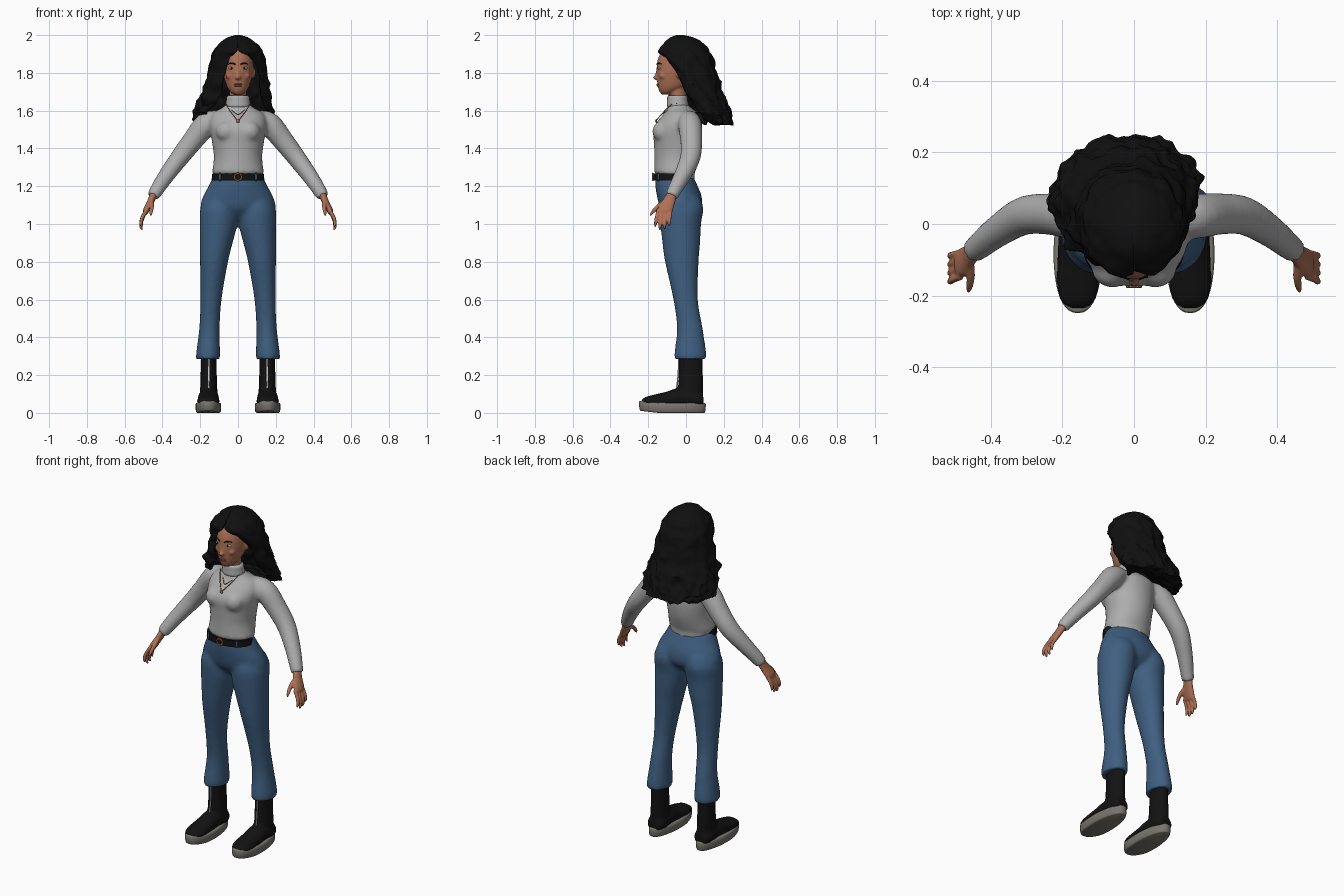
import bpy, bmesh, math
from mathutils import Vector, Matrix, noise

cube = bpy.data.objects.get("Cube")
if cube:
    bpy.data.objects.remove(cube, do_unlink=True)

X, Y, Z = Vector((1, 0, 0)), Vector((0, 1, 0)), Vector((0, 0, 1))
SIDES = {"left": 1, "right": -1}
made = []


def material(name, r, g, b):
    m = bpy.data.materials.new(name)
    m.diffuse_color = (r, g, b, 1)
    m.use_nodes = True
    shader = next(n for n in m.node_tree.nodes if n.type == "BSDF_PRINCIPLED")
    shader.inputs["Base Color"].default_value = (r, g, b, 1)
    shader.inputs["Roughness"].default_value = 0.8
    return m


BLACK_HAIR = material("black hair", .005, .005, .005)
GREY_KNIT = material("grey knit", .42, .42, .42)
SKIN = material("skin", .42, .16, .09)
DENIM = material("blue denim", .05, .115, .22)
LEATHER = material("black leather", .006, .006, .006)
RUBBER = material("grey rubber", .19, .18, .155)
COPPER = material("copper", .4, .14, .07)
WHITE = material("white", .6, .6, .6)
LIP = material("lip red", .3, .09, .065)


def resample(rows, k):
    """Smooth curve through rows of numbers."""
    p = [Vector(r) for r in rows]
    out = []
    for i in range(len(p) - 1):
        a, b, c, d = p[max(i - 1, 0)], p[i], p[i + 1], p[min(i + 2, len(p) - 1)]
        for j in range(k):
            t = j / k
            out.append((b * 2 + (c - a) * t + (a * 2 - b * 5 + c * 4 - d) * t * t
                        + (b * 3 - a - c * 3 + d) * t ** 3) * 0.5)
    return out + [p[-1]]


def skin_rings(bm, rings, closed):
    for lo, hi in zip(rings, rings[1:]):
        count = len(lo)
        for i in range(count if closed else count - 1):
            j = (i + 1) % count
            bm.faces.new((lo[i], lo[j], hi[j], hi[i]))


def sweep(bm, rows, side=Y, flat=False, n=24, k=4, power=1.0):
    """Closed tube through (x, y, z, radius along side, other radius)."""
    pts = resample(rows, k)
    rings = []
    for i, p in enumerate(pts):
        ahead, behind = pts[min(i + 1, len(pts) - 1)], pts[max(i - 1, 0)]
        t = Z if flat else (Vector(ahead[:3]) - Vector(behind[:3])).normalized()
        u = (side - t * side.dot(t)).normalized()
        v = t.cross(u)
        ring = []
        for s in range(n):
            c, d = math.cos(s * math.tau / n), math.sin(s * math.tau / n)
            c, d = (math.copysign(abs(w) ** power, w) for w in (c, d))
            ring.append(bm.verts.new(Vector(p[:3]) + u * c * p[3] + v * d * p[4]))
        rings.append(ring)
    skin_rings(bm, rings, True)
    bm.faces.new(rings[0][::-1])
    bm.faces.new(rings[-1])


def stack(bm, rows, x=0, **kw):
    """Level rings from (z, centre y, x radius, y radius)."""
    sweep(bm, [(x, cy, z, rx, ry) for z, cy, rx, ry in rows], X, True, **kw)


def flip(rows, s):
    return [(s * r[0], *r[1:]) for r in rows]


def ball(bm, loc, scale):
    bmesh.ops.create_uvsphere(bm, u_segments=20, v_segments=12, radius=1,
                              matrix=Matrix.LocRotScale(Vector(loc), None, Vector(scale)))


def finish(name, bm, mat, voxel=0, smooth=4):
    bmesh.ops.recalc_face_normals(bm, faces=bm.faces)
    mesh = bpy.data.meshes.new(name)
    bm.to_mesh(mesh)
    bm.free()
    mesh.materials.append(mat)
    ob = bpy.data.objects.new(name, mesh)
    bpy.context.collection.objects.link(ob)
    made.append(ob)
    if voxel:
        blend = ob.modifiers.new("blend", "REMESH")
        blend.mode, blend.voxel_size, blend.use_smooth_shade = "VOXEL", voxel, True
        soft = ob.modifiers.new("soften", "SMOOTH")
        soft.factor, soft.iterations = 0.5, smooth
    return ob


# Head, nose, ears and neck
bm = bmesh.new()
stack(bm, [(1.685, -.1, .018, .028), (1.7, -.093, .04, .047), (1.73, -.07, .06, .08),
           (1.78, -.055, .075, .1), (1.82, -.05, .081, .106), (1.87, -.045, .08, .105),
           (1.92, -.045, .065, .08), (1.95, -.04, .03, .04)])
stack(bm, [(1.58, -.035, .045, .042), (1.73, -.045, .045, .042)])
ball(bm, (0, -.156, 1.775), (.016, .019, .012))
sweep(bm, [(0, -.143, 1.84, .01, .008), (0, -.155, 1.775, .012, .012)], X)
for s in SIDES.values():
    ball(bm, (s * .083, -.035, 1.8), (.01, .018, .03))
    ball(bm, (s * .04, -.118, 1.785), (.025, .025, .022))
finish("head", bm, SKIN, .006, 3)

# Eyes, brows and mouth
for label, s in SIDES.items():
    bm = bmesh.new()
    ball(bm, (s * .034, -.139, 1.825), (.016, .01, .007))
    finish(label + "_eye", bm, WHITE)
    bm = bmesh.new()
    ball(bm, (s * .034, -.146, 1.825), (.006, .005, .006))
    finish(label + "_iris", bm, LEATHER)
    bm = bmesh.new()
    sweep(bm, flip([(.014, -.154, 1.845, .003, .003), (.032, -.147, 1.852, .003, .004),
                    (.052, -.131, 1.847, .003, .002)], s), n=8)
    finish(label + "_eyebrow", bm, BLACK_HAIR)
bm = bmesh.new()
for z in (1.739, 1.732):
    ball(bm, (0, -.147, z), (.022, .009, .005))
finish("lips", bm, LIP)

# Curly hair: (z, centre x, centre y, x radius, y radius, left opening, right opening)
locks = resample([(2.0, 0, -.03, .015, .02, 0, 0), (1.985, 0, -.022, .06, .07, 0, 0),
                  (1.95, 0, -.012, .105, .115, 0, 0), (1.915, 0, -.015, .13, .145, .05, .05),
                  (1.88, 0, -.003, .142, .15, .6, .3), (1.8, 0, .01, .158, .158, 1.1, .5),
                  (1.72, -.005, .025, .18, .165, 1.25, .5),
                  (1.65, -.01, .045, .205, .175, 1.5, .6),
                  (1.59, -.012, .07, .22, .17, 1.7, .85),
                  (1.555, -.012, .085, .21, .155, 1.8, 1.1),
                  (1.575, 0, .06, .14, .1, 1.8, 1.2), (1.6, 0, .04, .06, .05, 1.8, 1.2)], 5)
bm = bmesh.new()
rings = []
COLS = 90
for z, cx, cy, rx, ry, left, right in locks:
    ring = []
    fall = min(max((2 - z) / .45, 0), 1)
    for i in range(COLS + 1):
        u = i / COLS
        a = left + u * (math.tau - left - right)
        # strands tuck in towards the face
        tuck = 1 - fall ** .5 * (.32 * max(0, 1 - u / .12) ** 2
                                 + .15 * max(0, 1 - (1 - u) / .1) ** 2)
        p = Vector((math.sin(a) * rx * tuck, -math.cos(a) * ry * tuck, 0))
        base = p + Vector((cx, cy, z))
        curl = noise.noise(base * 17) + .6 * noise.noise(base * 38 + X * 5)
        p *= 1 + curl * (.07 + .07 * fall)
        drop = .03 * fall * (1 - math.cos(a)) / 2 + .02 * fall ** 3 * noise.noise(base * 25)
        ring.append(bm.verts.new(p + Vector((cx, cy, z - drop))))
    rings.append(ring)
skin_rings(bm, rings, False)
bm.faces.new(rings[0][::-1])
hair = finish("curly_hair", bm, BLACK_HAIR)
shell = hair.modifiers.new("thickness", "SOLIDIFY")
shell.thickness, shell.offset = .012, -1

# Sweater body, bust and sleeves
bm = bmesh.new()
stack(bm, [(1.225, -.04, .118, .085), (1.262, -.055, .13, .1), (1.275, -.06, .137, .108),
           (1.3, -.055, .133, .113), (1.36, -.045, .128, .122), (1.43, -.042, .137, .128),
           (1.5, -.045, .148, .129), (1.55, -.03, .15, .116), (1.59, -.025, .13, .086),
           (1.615, -.035, .085, .062), (1.635, -.042, .06, .052)], n=40)
for s in SIDES.values():
    ball(bm, (s * .06, -.128, 1.49), (.058, .05, .055))
    sweep(bm, flip([(.09, .012, 1.558, .045, .045), (.165, .02, 1.53, .062, .062),
                    (.24, .028, 1.44, .058, .056), (.31, .022, 1.35, .054, .05),
                    (.38, -.02, 1.255, .045, .043), (.43, -.06, 1.18, .038, .037),
                    (.45, -.076, 1.145, .034, .033)], s))
finish("sweater", bm, GREY_KNIT, .011)

# Folded turtleneck collar
bm = bmesh.new()
stack(bm, [(1.615, -.042, .058, .05), (1.625, -.043, .066, .058), (1.65, -.045, .063, .055),
           (1.672, -.046, .06, .053), (1.68, -.046, .053, .047)])
finish("turtleneck_collar", bm, GREY_KNIT)

# Hands: palm, four fingers and thumb
for label, s in SIDES.items():
    bm = bmesh.new()
    sweep(bm, flip([(.443, -.07, 1.165, .026, .022), (.462, -.09, 1.12, .033, .018),
                    (.485, -.11, 1.075, .04, .017), (.492, -.115, 1.055, .032, .012)], s))
    for i, reach in enumerate((.8, 1, .95, .75)):
        y = -.147 + i * .022
        sweep(bm, flip([(.483, y, 1.075, .01, .011),
                        (.507, y * 1.06, 1.065 - .04 * reach, .01, .01),
                        (.513, y * 1.1, 1.062 - .075 * reach, .009, .009),
                        (.507, y * 1.1, 1.06 - .092 * reach, .005, .005)], s), n=10)
    sweep(bm, flip([(.462, -.1, 1.125, .016, .014), (.456, -.145, 1.095, .012, .012),
                    (.46, -.175, 1.065, .01, .01), (.463, -.19, 1.045, .005, .005)], s),
          side=X, n=10)
    finish(label + "_hand", bm, SKIN, .005, 3)

# Jeans: hips and flared legs blended together
bm = bmesh.new()
stack(bm, [(1.255, -.063, .13, .1), (1.2, -.05, .156, .112), (1.15, -.036, .183, .118),
           (1.09, -.027, .198, .112), (1.05, -.025, .15, .085), (1.02, -.025, .06, .05)], n=40)
for s in SIDES.values():
    sweep(bm, flip([(.09, -.025, 1.14, .085, .1), (.1, -.024, 1.08, .1, .116),
                    (.103, -.028, 1.0, .1, .108), (.115, -.025, .9, .087, .1),
                    (.127, -.022, .8, .074, .089), (.143, -.002, .6, .056, .065),
                    (.151, .02, .45, .054, .068), (.158, .023, .32, .063, .084),
                    (.159, .023, .285, .063, .084)], s), X, True)
finish("jeans", bm, DENIM, .011)

# Belt, buckle and belt loops
bm = bmesh.new()
stack(bm, [(1.23, -.078, .14, .094), (1.268, -.078, .136, .094)], n=40, k=1)
finish("belt", bm, LEATHER)
bm = bmesh.new()
for i in range(24):
    a, b = i * math.tau / 24, (i + 1) * math.tau / 24
    sweep(bm, [(math.cos(w) * .019, -.175, 1.249 + math.sin(w) * .019, .004, .004)
               for w in (a, b)], n=8, k=1)
finish("belt_buckle", bm, COPPER)
for label, s in SIDES.items():
    bm = bmesh.new()
    ball(bm, (s * .095, -.147, 1.249), (.006, .006, .024))
    finish(label + "_belt_loop", bm, DENIM)

# Two necklaces and a pendant
for name, low in (("long_necklace", 0), ("short_necklace", .03)):
    bm = bmesh.new()
    half = [(.064, -.075, 1.635), (.045, -.109, 1.603), (.021, -.137, 1.572), (0, -.156, 1.55)]
    half = [(x, y + low * .9, z + low * (1 - x * 14), .0025, .0025) for x, y, z in half]
    sweep(bm, half + flip(half[-2::-1], -1), n=6)
    if not low:
        ball(bm, (0, -.158, 1.545), (.009, .005, .01))
    finish(name, bm, COPPER)

# Boots: shaft and foot, lace strip, thick sole
for label, s in SIDES.items():
    bm = bmesh.new()
    stack(bm, [(.32, .026, .042, .063), (.2, .026, .043, .064), (.12, .024, .046, .068),
               (.04, .022, .05, .07)], x=s * .155)
    sweep(bm, flip([(.156, .092, .07, .035, .035), (.156, .06, .07, .052, .045),
                    (.156, -.03, .08, .055, .052), (.157, -.09, .07, .057, .045),
                    (.157, -.17, .062, .059, .034), (.157, -.215, .057, .048, .026),
                    (.157, -.235, .055, .025, .012)], s), side=X)
    finish(label + "_boot", bm, LEATHER, .009, 3)
    bm = bmesh.new()
    sweep(bm, flip([(.155, -.038, .3, .004, .004), (.155, -.041, .2, .004, .004),
                    (.155, -.05, .13, .004, .004)], s), n=8)
    finish(label + "_boot_laces", bm, WHITE)
    bm = bmesh.new()
    stack(bm, [(0, -.072, .058, .168), (.008, -.072, .066, .174), (.045, -.072, .068, .177),
               (.053, -.072, .061, .17)], x=s * .157, n=40, k=2, power=.85)
    for v in bm.verts:  # narrower heel, lifted toe
        v.co.x = s * .157 + (v.co.x - s * .157) * (1 - max(0, v.co.y + .06))
        v.co.z += max(0, -.15 - v.co.y) * .12
    finish(label + "_boot_sole", bm, RUBBER)

# Smooth shading with sharp creases kept
bpy.ops.object.select_all(action="DESELECT")
for ob in made:
    ob.select_set(True)
bpy.context.view_layer.objects.active = made[0]
bpy.ops.object.shade_smooth_by_angle(angle=math.radians(45))
